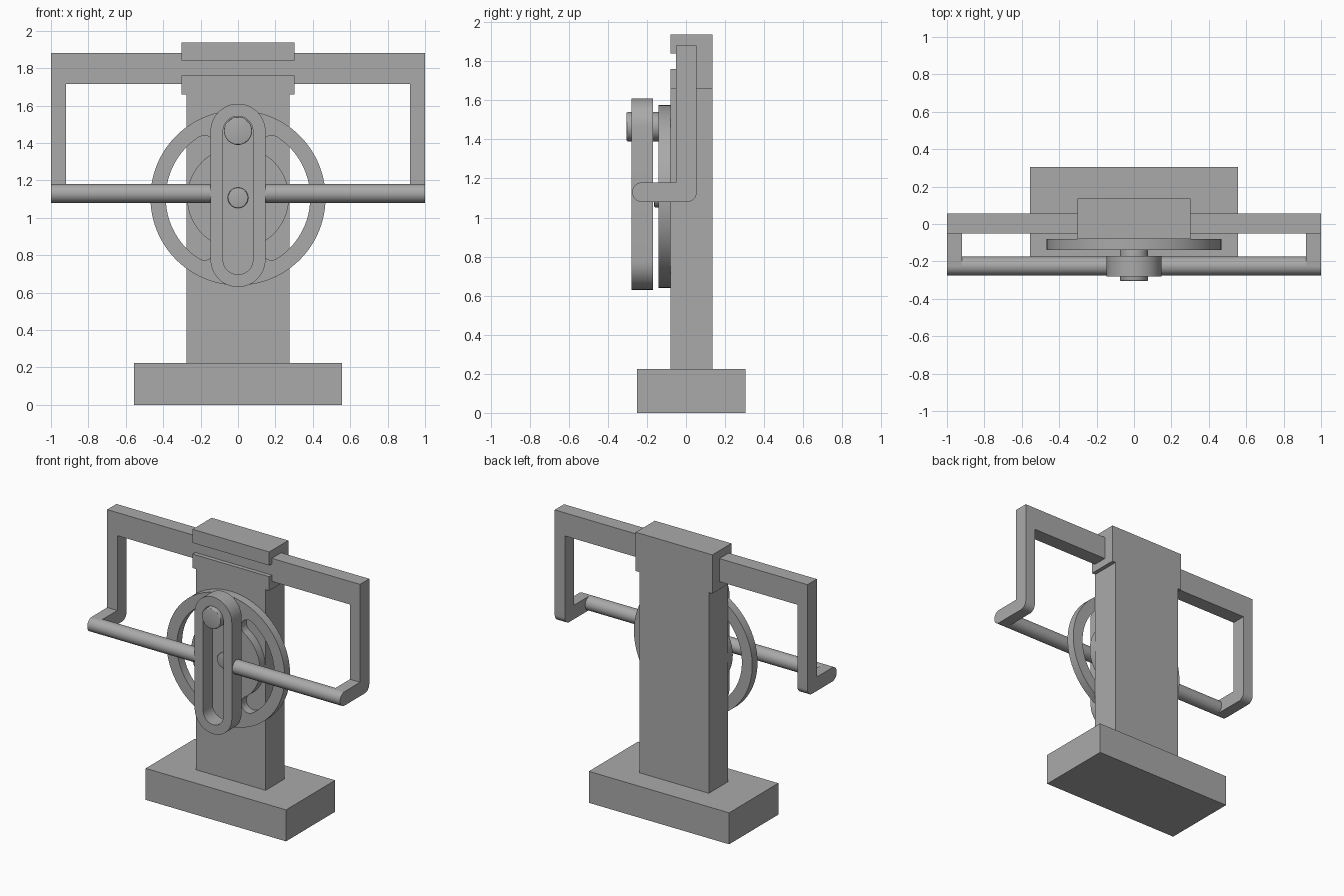
import bpy, bmesh
from math import sin, cos, pi, radians
from mathutils import Matrix

cube = bpy.data.objects.get("Cube")
if cube:
    bpy.data.objects.remove(cube, do_unlink=True)

grey = bpy.data.materials.new("plain grey")
grey.use_nodes = True
colour = (0.4, 0.4, 0.4, 1)
grey.diffuse_color = colour
grey.node_tree.nodes["Principled BSDF"].inputs["Base Color"].default_value = colour

# Local outline plane and depth axis mapped to world axes
ALONG_Y = Matrix(((1, 0, 0, 0), (0, 0, 1, 0), (0, 1, 0, 0), (0, 0, 0, 1)))
ALONG_X = Matrix(((0, 0, 1, 0), (1, 0, 0, 0), (0, 1, 0, 0), (0, 0, 0, 1)))


def extrude(name, outlines, start, end, axis=ALONG_Y, bevel=0):
    """Extrude closed outlines (inner ones become holes) from start to end."""
    curve = bpy.data.curves.new(name, "CURVE")
    curve.dimensions = "2D"
    curve.fill_mode = "BOTH"
    curve.extrude = (end - start) / 2 - bevel
    curve.bevel_depth = bevel
    curve.bevel_resolution = 2
    curve.offset = -bevel
    for outline in outlines:
        spline = curve.splines.new("POLY")
        spline.points.add(len(outline) - 1)
        for point, (u, v) in zip(spline.points, outline):
            point.co = (u, v, 0, 1)
        spline.use_cyclic_u = True
    temp = bpy.data.objects.new(name + " outline", curve)
    mesh = bpy.data.meshes.new_from_object(temp)
    bpy.data.objects.remove(temp)
    bpy.data.curves.remove(curve)
    mesh.transform(axis @ Matrix.Translation((0, 0, (start + end) / 2)))
    bm = bmesh.new()
    bm.from_mesh(mesh)
    bmesh.ops.remove_doubles(bm, verts=bm.verts, dist=0.0001)
    bmesh.ops.recalc_face_normals(bm, faces=bm.faces)
    bm.to_mesh(mesh)
    bm.free()
    mesh.materials.clear()
    mesh.materials.append(grey)
    mesh.shade_smooth()
    mesh.set_sharp_from_angle(angle=radians(30))
    mesh.name = name
    obj = bpy.data.objects.new(name, mesh)
    bpy.context.collection.objects.link(obj)
    return obj


def arc(u, v, r, a0, a1, n=24):
    steps = [radians(a0 + (a1 - a0) * i / n) for i in range(n + 1)]
    return [(u + r * cos(a), v + r * sin(a)) for a in steps]


def circle(u, v, r, n=64):
    return arc(u, v, r, 0, 360, n)[:-1]


def rect(u0, u1, v0, v1):
    return [(u0, v0), (u1, v0), (u1, v1), (u0, v1)]


def stadium(v, r, half):
    return arc(0, v + half, r, 0, 180) + arc(0, v - half, r, 180, 360)


def kidney(v, inner, outer, mid, spread):
    """Curved slot with round ends, centred on the direction mid."""
    r, cap = (inner + outer) / 2, (outer - inner) / 2
    a0, a1 = mid - spread, mid + spread
    start = (r * cos(radians(a0)), v + r * sin(radians(a0)))
    end = (r * cos(radians(a1)), v + r * sin(radians(a1)))
    return (arc(0, v, outer, a0, a1, 40) + arc(*end, cap, a1, a1 + 180, 12)[1:-1]
            + arc(0, v, inner, a1, a0, 40) + arc(*start, cap, a0 + 180, a0 + 360, 12)[1:-1])


WHEEL_Z, YOKE_Z, ROD_Y, ROD_Z, ROD_R = 1.107, 1.12, -0.225, 1.13, 0.05
BAR_FRONT, BAR_BACK, BAR_LOW, BAR_TOP = -0.05, 0.055, 1.715, 1.88
FRONT, BACK = -0.08, 0.135

# Stand: base, column, and the head with its T-shaped guide slot
extrude("base", [rect(-0.555, 0.555, 0, 0.225)], -0.25, 0.305)
extrude("column", [rect(-0.275, 0.275, 0.225, 1.66)], FRONT, BACK)
head = [(FRONT, 1.66), (BACK, 1.66), (BACK, 1.937), (FRONT, 1.937),
        (FRONT, 1.84), (BAR_FRONT, 1.84), (BAR_FRONT, BAR_TOP), (BAR_BACK, BAR_TOP),
        (BAR_BACK, BAR_LOW), (BAR_FRONT, BAR_LOW), (BAR_FRONT, 1.76), (FRONT, 1.76)]
extrude("guide_head", [head], -0.303, 0.303, ALONG_X)

# Sliding frame: top bar with two hanging arms
foot_top = ROD_Z + ROD_R
frame = [(-1, foot_top), (-0.92, foot_top), (-0.92, BAR_LOW), (0.92, BAR_LOW),
         (0.92, foot_top), (1, foot_top), (1, BAR_TOP), (-1, BAR_TOP)]
extrude("sliding_frame", [frame], BAR_FRONT, BAR_BACK)

# Feet turning forward, and the rods joining them to the yoke
foot = (arc(ROD_Y, ROD_Z, ROD_R, 90, 270)
        + arc(BAR_BACK - ROD_R, ROD_Z, ROD_R, 270, 360, 12) + [(BAR_BACK, foot_top)])
for side, sign in (("left", 1), ("right", -1)):
    for part, outline, inner, outer in (("foot", foot, 0.92, 1),
                                        ("rod", circle(ROD_Y, ROD_Z, ROD_R, 48), 0.12, 0.92)):
        start, end = sorted((sign * inner, sign * outer))
        extrude(f"{side}_{part}", [outline], start, end, ALONG_X)

# Slotted yoke
extrude("yoke", [stadium(YOKE_Z, 0.147, 0.343), stadium(YOKE_Z, 0.08, 0.343)], -0.28, -0.17)

# Crank wheel with two curved openings, its shaft and the crank pin
openings = [kidney(WHEEL_Z, 0.272, 0.386, mid, 57) for mid in (0, 180)]
extrude("crank_wheel", [circle(0, WHEEL_Z, 0.468, 96)] + openings, -0.14, FRONT)
extrude("wheel_shaft", [circle(0, WHEEL_Z, 0.055)], -0.163, -0.06, bevel=0.006)
extrude("crank_pin", [circle(0, 1.465, 0.075)], -0.305, -0.1, bevel=0.008)
